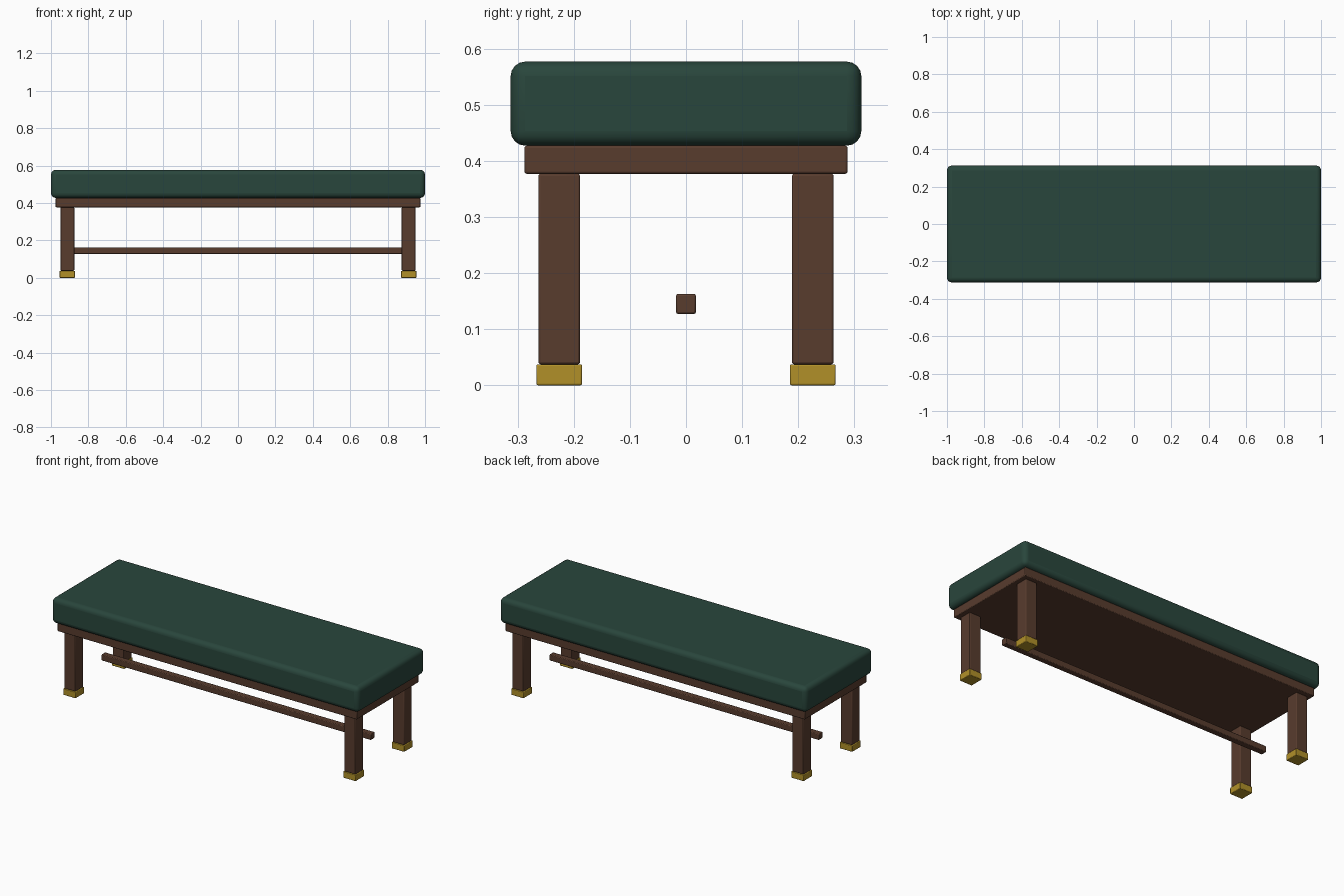
import bpy
import math

if "Cube" in bpy.data.objects:
    bpy.data.objects.remove(bpy.data.objects["Cube"])


def material(name, rgb):
    m = bpy.data.materials.new(name)
    m.diffuse_color = (*rgb, 1.0)
    m.use_nodes = True
    m.node_tree.nodes["Principled BSDF"].inputs["Base Color"].default_value = m.diffuse_color
    return m


WOOD = material("dark_wood", (0.098, 0.045, 0.027))
FABRIC = material("green_fabric", (0.022, 0.061, 0.045))
BRASS = material("brass", (0.44, 0.28, 0.022))


def box(name, x, y, z, mat, bevel, segments):
    """Rounded box from (min, max) extents on each axis."""
    spans = (x, y, z)
    bpy.ops.mesh.primitive_cube_add(size=1, location=[(a + b) / 2 for a, b in spans])
    ob = bpy.context.object
    ob.name = name
    ob.scale = [b - a for a, b in spans]
    bpy.ops.object.transform_apply(location=False, rotation=False, scale=True)
    ob.data.materials.append(mat)
    mod = ob.modifiers.new("rounded_edges", "BEVEL")
    mod.width = bevel
    mod.segments = segments
    bpy.ops.object.shade_smooth_by_angle(angle=math.radians(35))
    return ob


def around(c, half):
    return (c - half, c + half)


# Padded seat and the wooden frame under it
box("seat_cushion", (-1, 1), (-0.3125, 0.3125), (0.427, 0.577), FABRIC, 0.026, 4)
box("seat_frame", (-0.975, 0.975), (-0.288, 0.288), (0.377, 0.427), WOOD, 0.004, 2)

# Four legs with brass feet
for sx, side in ((-1, "left"), (1, "right")):
    for sy, end in ((-1, "front"), (1, "back")):
        cx, cy = sx * 0.9125, sy * 0.226
        box(f"{end}_{side}_leg", around(cx, 0.0372), around(cy, 0.0372),
            (0.0375, 0.377), WOOD, 0.004, 2)
        box(f"{end}_{side}_foot", around(cx, 0.0408), around(cy, 0.0408),
            (0, 0.0375), BRASS, 0.003, 2)

# Long stretcher bar running down the middle
box("stretcher", (-0.878, 0.878), (-0.018, 0.018), (0.127, 0.163), WOOD, 0.004, 2)
